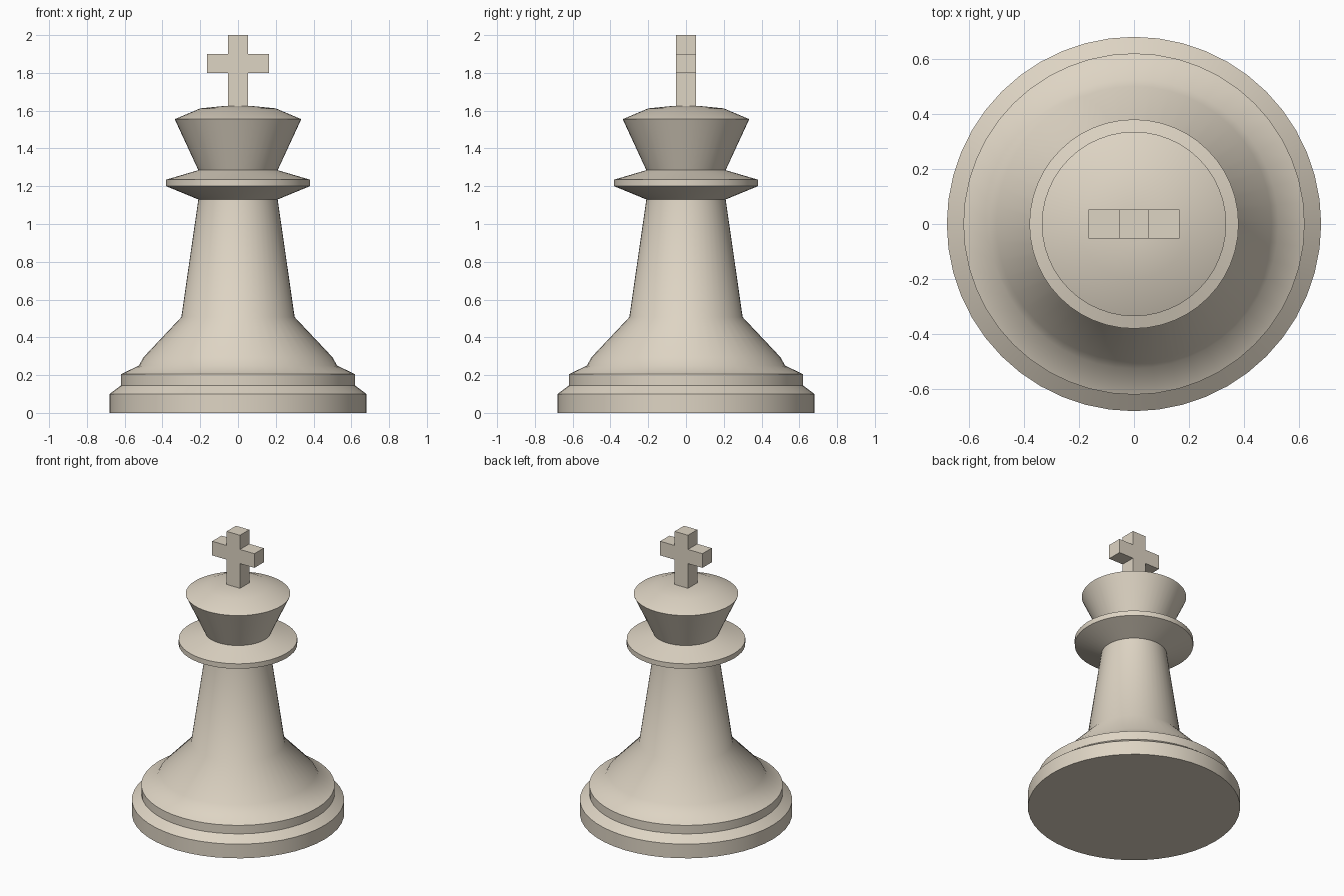
import bpy, bmesh, math

if "Cube" in bpy.data.objects:
    bpy.data.objects.remove(bpy.data.objects["Cube"])

ivory = bpy.data.materials.new("warm ivory")
ivory.diffuse_color = (0.73, 0.66, 0.55, 1)
ivory.use_nodes = True
ivory.node_tree.nodes["Principled BSDF"].inputs["Base Color"].default_value = ivory.diffuse_color


def make_object(name, bm):
    bmesh.ops.recalc_face_normals(bm, faces=bm.faces)
    mesh = bpy.data.meshes.new(name)
    bm.to_mesh(mesh)
    bm.free()
    mesh.materials.append(ivory)
    obj = bpy.data.objects.new(name, mesh)
    bpy.context.collection.objects.link(obj)
    return obj


# Turned body: profile (radius, height) spun around z
SIDES = 48
profile = [(0.68, 0), (0.68, 0.10), (0.62, 0.145), (0.62, 0.205),
           (0.525, 0.25), (0.50, 0.295), (0.30, 0.507), (0.21, 1.13),
           (0.38, 1.20), (0.38, 1.235), (0.21, 1.285), (0.335, 1.555),
           (0.20, 1.612), (0.07, 1.625)]
bm = bmesh.new()
rings = []
for r, z in profile:
    rings.append([bm.verts.new((r * math.cos(2 * math.pi * i / SIDES),
                                r * math.sin(2 * math.pi * i / SIDES), z))
                  for i in range(SIDES)])
for low, high in zip(rings, rings[1:]):
    for i in range(SIDES):
        j = (i + 1) % SIDES
        bm.faces.new((low[i], low[j], high[j], high[i]))
bm.faces.new(rings[0][::-1])
bm.faces.new(rings[-1])
body = make_object("turned_body", bm)
bpy.context.view_layer.objects.active = body
body.select_set(True)
bpy.ops.object.shade_smooth_by_angle(angle=math.radians(40))

# Cross finial: plus-shaped outline extruded along y
W, ARM, T = 0.052, 0.165, 0.052
half = [(W, 1.615), (W, 1.80), (ARM, 1.80), (ARM, 1.90), (W, 1.90), (W, 2.0)]
outline = half + [(-x, z) for x, z in reversed(half)]
bm = bmesh.new()
face = bm.faces.new([bm.verts.new((x, -T, z)) for x, z in outline])
ext = bmesh.ops.extrude_face_region(bm, geom=[face], use_keep_orig=True)
moved = [v for v in ext["geom"] if isinstance(v, bmesh.types.BMVert)]
bmesh.ops.translate(bm, verts=moved, vec=(0, 2 * T, 0))
make_object("top_cross", bm)
